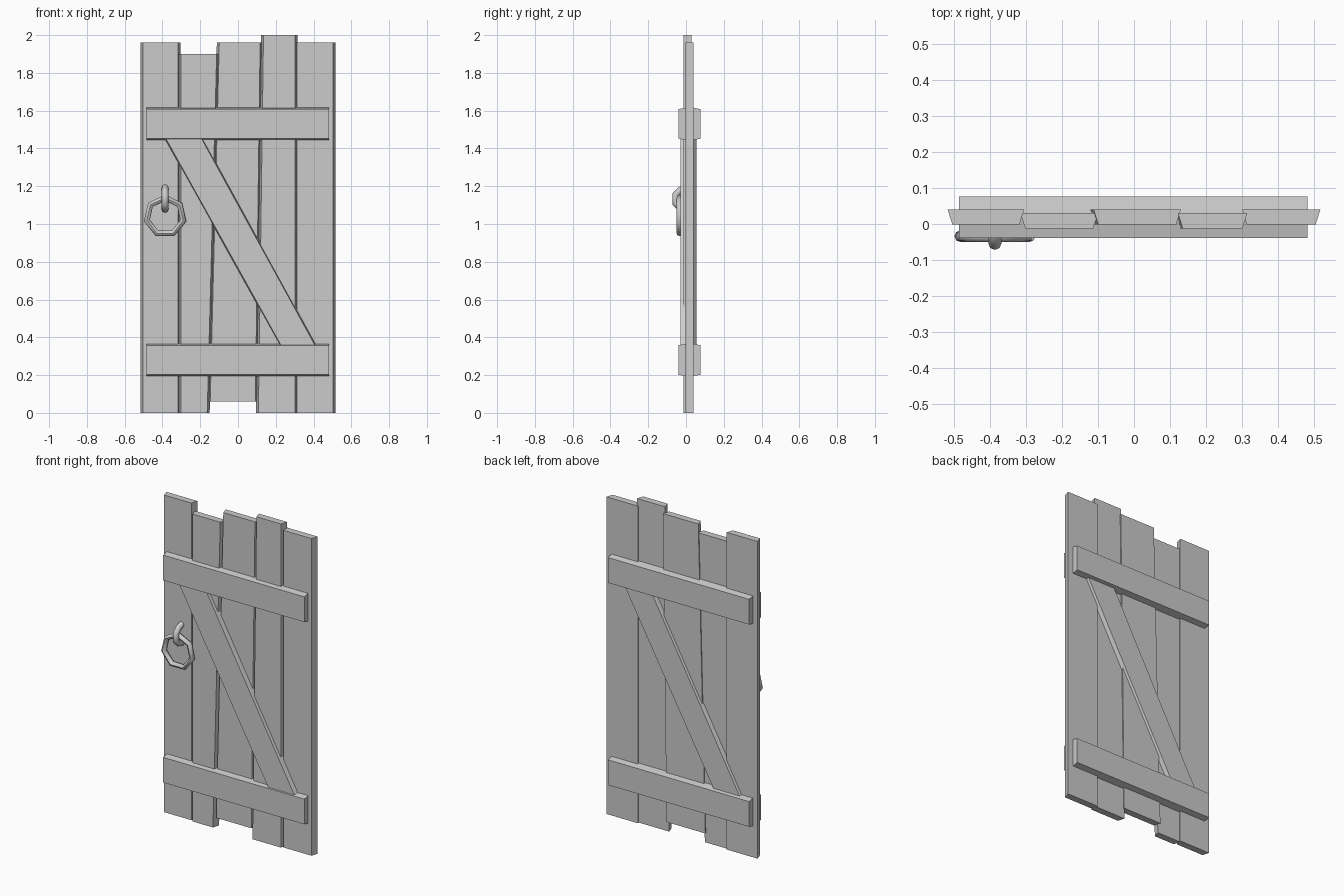
import bpy, bmesh, math

cube = bpy.data.objects.get("Cube")
if cube:
    bpy.data.objects.remove(cube, do_unlink=True)

grey = bpy.data.materials.new("plain grey")
grey.use_nodes = True
COLOUR = (0.6, 0.6, 0.6, 1)
grey.diffuse_color = COLOUR
grey.node_tree.nodes["Principled BSDF"].inputs["Base Color"].default_value = COLOUR


def slab(name, low, high, z0, z1, y_wide, y_narrow, dx=0.0, dz=0.0):
    """Board with (left, right) limits at bottom and top; its narrow face is inset."""
    bm = bmesh.new()
    corners = [(low[0], z0, 1, 1), (low[1], z0, -1, 1),
               (high[1], z1, -1, -1), (high[0], z1, 1, -1)]
    wide = [bm.verts.new((x, y_wide, z)) for x, z, _, _ in corners]
    thin = [bm.verts.new((x + sx * dx, y_narrow, z + sz * dz))
            for x, z, sx, sz in corners]
    bm.faces.new(wide)
    bm.faces.new(thin)
    for i in range(4):
        j = (i + 1) % 4
        bm.faces.new((wide[i], wide[j], thin[j], thin[i]))
    bmesh.ops.recalc_face_normals(bm, faces=bm.faces)
    mesh = bpy.data.meshes.new(name)
    bm.to_mesh(mesh)
    bm.free()
    mesh.materials.append(grey)
    obj = bpy.data.objects.new(name, mesh)
    bpy.context.collection.objects.link(obj)
    return obj


# Uneven vertical planks, each narrower on its front face
planks = [
    ((-0.517, -0.305), (-0.517, -0.305), 0, 1.96, 0.04),
    ((-0.315, -0.15), (-0.315, -0.1), 0, 1.90, 0.03),
    ((-0.16, 0.105), (-0.112, 0.13), 0.06, 1.96, 0.04),
    ((0.095, 0.314), (0.122, 0.314), 0, 2.0, 0.03),
    ((0.3, 0.517), (0.3, 0.517), 0, 1.96, 0.04),
]
for n, (low, high, z0, z1, back) in enumerate(planks, 1):
    slab(f"plank_{n}", low, high, z0, z1, back, back - 0.042, dx=0.013)

# Rails and diagonal braces on both faces; the back brace is mirrored
for side, rail_y, brace_y, s in (("front", -0.039, -0.03, 1), ("back", 0.076, 0.055, -1)):
    for level, z in (("lower", 0.19), ("upper", 1.44)):
        slab(f"{side}_{level}_rail", (-0.485, 0.481), (-0.485, 0.481),
             z, z + 0.18, 0.02, rail_y, dz=0.012)
    low = sorted((0.215 * s, 0.418 * s))
    high = sorted((-0.395 * s, -0.183 * s))
    slab(f"{side}_brace", low, high, 0.36, 1.455, 0.02, brace_y, dx=0.012)

# Ring handle
bpy.ops.mesh.primitive_torus_add(
    major_segments=7, minor_segments=8, major_radius=0.099, minor_radius=0.016,
    location=(-0.386, -0.034, 1.04), rotation=(math.pi / 2, -math.pi / 2, 0))
ring = bpy.context.object
ring.name = "handle_ring"
ring.data.materials.append(grey)
bpy.ops.object.shade_smooth_by_angle(angle=math.radians(48))

# Staple holding the ring
curve = bpy.data.curves.new("handle_staple", "CURVE")
curve.dimensions = "3D"
curve.bevel_depth = 0.018
curve.bevel_resolution = 2
curve.use_fill_caps = True
path = [(0.01, 1.195), (-0.03, 1.18), (-0.055, 1.155),
        (-0.055, 1.11), (-0.03, 1.085), (0.01, 1.075)]
spline = curve.splines.new("POLY")
spline.points.add(len(path) - 1)
for point, (y, z) in zip(spline.points, path):
    point.co = (-0.386, y, z, 1)
curve.materials.append(grey)
staple = bpy.data.objects.new("handle_staple", curve)
bpy.context.collection.objects.link(staple)
